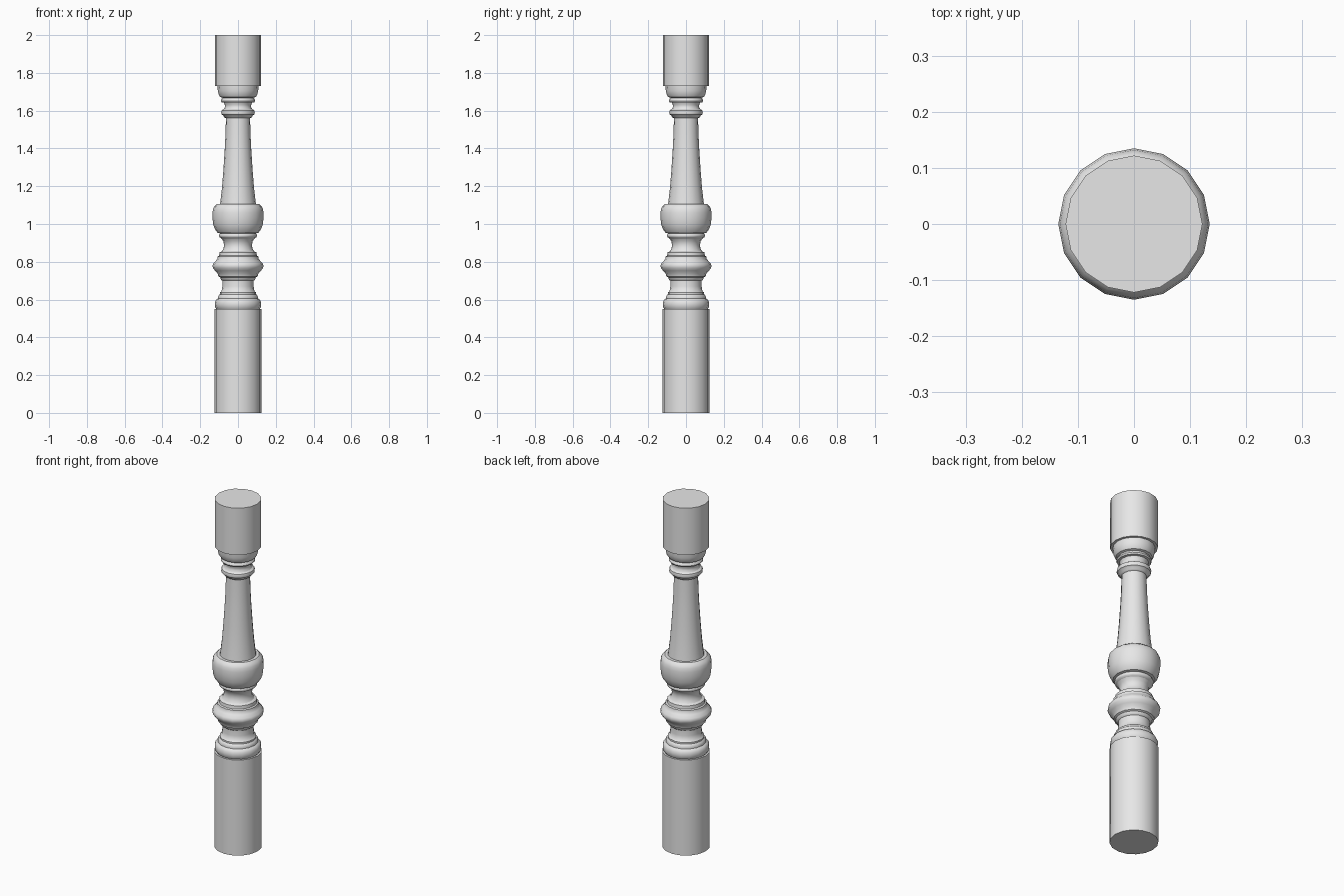
import bpy
import bmesh
import math

cube = bpy.data.objects.get("Cube")
if cube:
    bpy.data.objects.remove(cube, do_unlink=True)

SIDES = 16

# One plain grey for the whole turned post
grey = bpy.data.materials.new("plain_grey")
grey.use_nodes = True
colour = (0.8, 0.8, 0.8, 1)
grey.diffuse_color = colour
grey.node_tree.nodes["Principled BSDF"].inputs["Base Color"].default_value = colour


def turn(name, profile, cap_bottom=False, cap_top=False):
    """Turn a (radius, height) profile around the z axis."""
    bm = bmesh.new()
    rings = []
    for radius, z in profile:
        angles = [math.tau * i / SIDES for i in range(SIDES)]
        rings.append([bm.verts.new((radius * math.cos(a), radius * math.sin(a), z))
                      for a in angles])
    for low, high in zip(rings, rings[1:]):
        for i in range(SIDES):
            j = (i + 1) % SIDES
            bm.faces.new((low[i], low[j], high[j], high[i]))
    if cap_bottom:
        bm.faces.new(rings[0][::-1])
    if cap_top:
        bm.faces.new(rings[-1])
    mesh = bpy.data.meshes.new(name)
    bm.to_mesh(mesh)
    bm.free()
    mesh.materials.append(grey)
    obj = bpy.data.objects.new(name, mesh)
    bpy.context.collection.objects.link(obj)
    bpy.ops.object.select_all(action="DESELECT")
    obj.select_set(True)
    bpy.context.view_layer.objects.active = obj
    bpy.ops.object.shade_smooth_by_angle(angle=math.radians(40))
    return obj


# Plain lower block
turn("lower_block", [(.125, 0), (.125, .55), (.115, .55)], cap_bottom=True)

# Rounded foot moulding and the cove above it
turn("foot_moulding", [(.115, .55), (.121, .56), (.123, .575), (.121, .59),
                       (.113, .602), (.106, .605), (.106, .615), (.1, .625),
                       (.096, .628), (.096, .637)])
turn("lower_cove", [(.096, .637), (.087, .645), (.083, .67), (.083, .70)])

# Double-tapered ring
turn("middle_ring", [(.083, .70), (.09, .705), (.094, .717), (.104, .722),
                     (.108, .738), (.122, .753), (.133, .768), (.135, .78),
                     (.131, .792), (.117, .806), (.109, .817), (.108, .828),
                     (.1, .832), (.098, .85), (.085, .856)])
turn("upper_cove", [(.085, .856), (.077, .868), (.074, .89), (.078, .91),
                    (.088, .924)])

# Collar and bulb
turn("bulb_collar", [(.088, .924), (.098, .93), (.101, .938), (.098, .947),
                     (.094, .95)])
turn("bulb", [(.094, .95), (.108, .953), (.122, .972), (.131, .998),
              (.135, 1.03), (.135, 1.06), (.132, 1.08), (.125, 1.094),
              (.112, 1.105), (.095, 1.105)])

# Long tapering shaft
turn("shaft", [(.095, 1.105), (.085, 1.19), (.077, 1.29), (.07, 1.4),
               (.066, 1.48), (.064, 1.56)])

# Neck beads below the upper block
turn("neck_bead", [(.064, 1.56), (.073, 1.565), (.078, 1.575), (.086, 1.58),
                   (.089, 1.59), (.086, 1.602), (.076, 1.608)])
turn("neck", [(.076, 1.608), (.07, 1.618), (.07, 1.63), (.075, 1.642)])
turn("upper_bead", [(.075, 1.642), (.087, 1.644), (.091, 1.652), (.087, 1.662),
                    (.082, 1.668)])

# Flared moulding into the plain upper block
turn("upper_moulding", [(.082, 1.668), (.094, 1.672), (.102, 1.685),
                        (.107, 1.705), (.108, 1.73), (.122, 1.73)])
turn("upper_block", [(.122, 1.73), (.122, 2)], cap_top=True)
